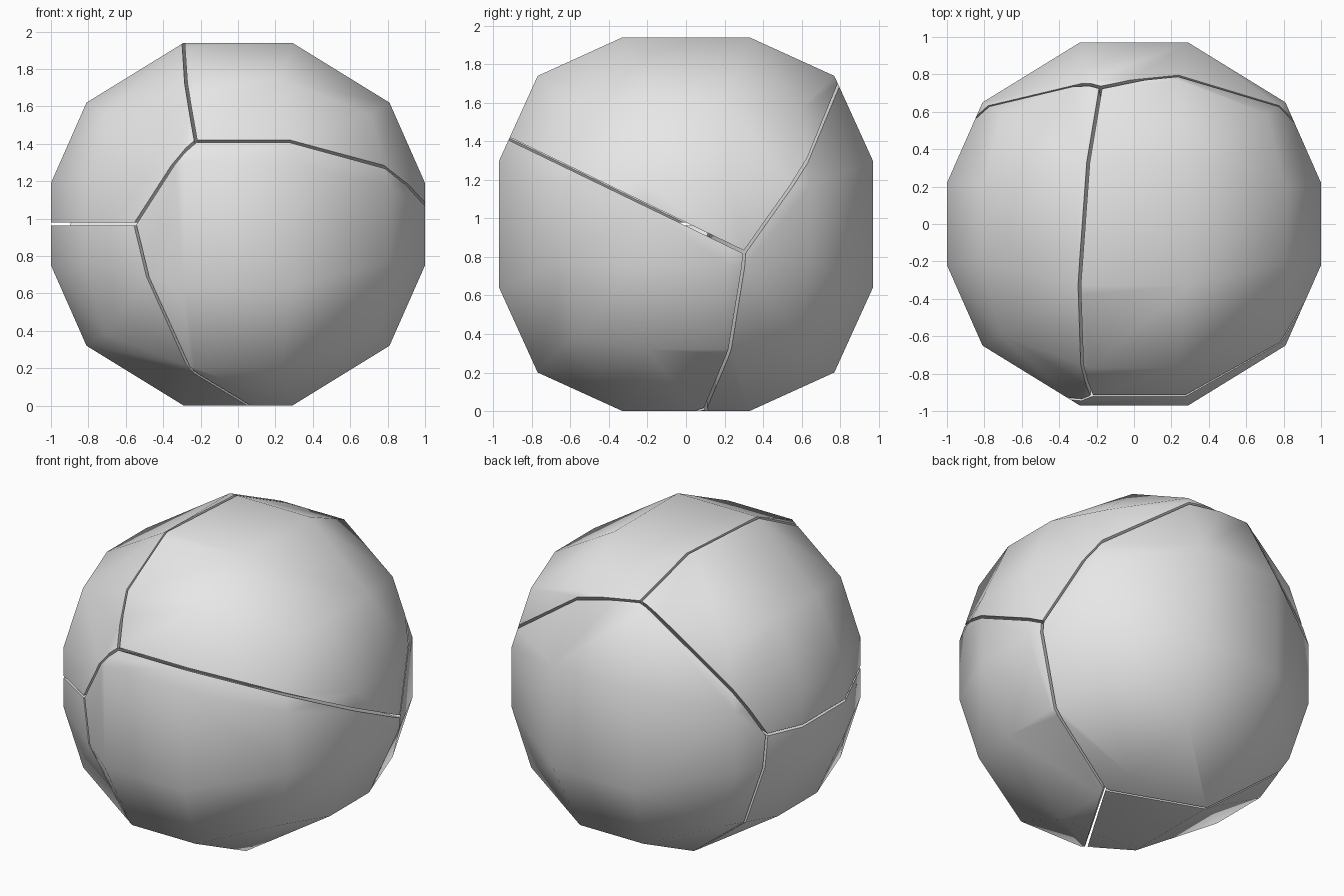
import bpy
import bmesh
from itertools import product
from mathutils import Vector

default_cube = bpy.data.objects.get("Cube")
if default_cube:
    bpy.data.objects.remove(default_cube, do_unlink=True)

CENTRE = Vector((0, 0, 0.97))
HALF_GAP = 0.008

# Single plain grey material
grey = bpy.data.materials.new("plain_grey")
grey.use_nodes = True
grey.diffuse_color = (0.8, 0.8, 0.8, 1)
grey.node_tree.nodes["Principled BSDF"].inputs["Base Color"].default_value = (0.8, 0.8, 0.8, 1)

# One octant of the low-poly ball: face, edge and corner points
OCTANT = [
    (1.0, 0.22, 0.22), (0.29, 0.97, 0.33), (0.29, 0.33, 0.97),
    (0.23, 0.77, 0.77), (0.81, 0.2, 0.65), (0.81, 0.65, 0.2),
    (0.71, 0.59, 0.59),
]

# Each shard owns the region where its linear field (normal, offset) is largest
SHARDS = {
    "front_shard": (Vector((0, 0, 0)), 0),
    "top_shard": (Vector((0, 0.174, 0.36)), 0),
    "upper_side_shard": (Vector((-0.331, 0.198, 0.291)), -0.022),
    "lower_side_shard": (Vector((-0.331, 0.198, -0.11)), -0.022),
    "back_shard": (Vector((-0.146, 0.7, -0.058)), -0.08),
}


def make_ball():
    """Mirror the octant into all eight and wrap a skin around it."""
    bm = bmesh.new()
    for signs in product((1, -1), repeat=3):
        for point in OCTANT:
            bm.verts.new([s * p for s, p in zip(signs, point)])
    bmesh.ops.convex_hull(bm, input=bm.verts[:])
    bmesh.ops.join_triangles(bm, faces=bm.faces[:], angle_face_threshold=0.3,
                             angle_shape_threshold=0.7)
    return bm


def cut(bm, normal, offset):
    """Keep the side where the field is positive and cap the cut."""
    length = normal.length
    direction = normal / length
    point = direction * (HALF_GAP - offset / length)
    bmesh.ops.bisect_plane(bm, geom=bm.verts[:] + bm.edges[:] + bm.faces[:],
                           plane_co=point, plane_no=direction, clear_inner=True)
    rim = [e for e in bm.edges if e.is_boundary]
    if rim:
        bmesh.ops.holes_fill(bm, edges=rim, sides=0)


# Carve every shard out of its own copy of the ball
for name, (normal, offset) in SHARDS.items():
    bm = make_ball()
    for other, (other_normal, other_offset) in SHARDS.items():
        if other != name:
            cut(bm, normal - other_normal, offset - other_offset)
    bmesh.ops.recalc_face_normals(bm, faces=bm.faces[:])
    bmesh.ops.translate(bm, verts=bm.verts[:], vec=CENTRE)
    mesh = bpy.data.meshes.new(name)
    bm.to_mesh(mesh)
    bm.free()
    mesh.materials.append(grey)
    shard = bpy.data.objects.new(name, mesh)
    bpy.context.collection.objects.link(shard)
    bpy.ops.object.select_all(action="DESELECT")
    shard.select_set(True)
    bpy.context.view_layer.objects.active = shard
    bpy.ops.object.shade_smooth_by_angle(angle=0.8)
